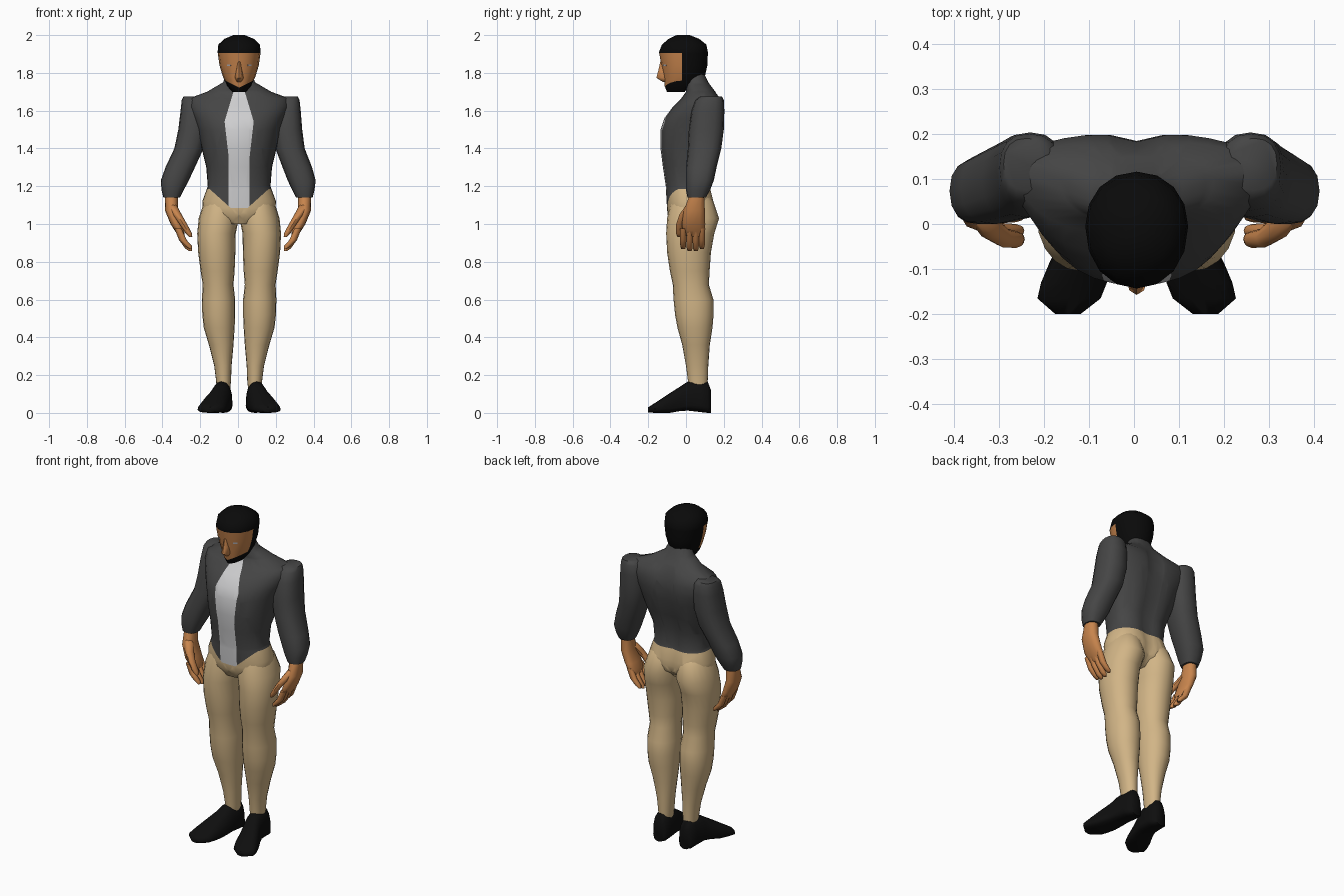
import bpy, bmesh, math
from mathutils import Vector, Matrix


def material(name, r, g, b):
    m = bpy.data.materials.new(name)
    m.diffuse_color = (r, g, b, 1)
    return m


COAT = material("charcoal coat", .06, .06, .06)
SHIRT = material("light grey shirt", .62, .62, .63)
TROUSERS = material("tan trousers", .64, .46, .24)
SKIN = material("skin", .58, .235, .075)
HAIR = material("black hair", .003, .003, .003)
SHOE = material("black shoe", .0045, .0045, .0045)
EYE = material("grey eye", .35, .35, .38)


def finish(bm, name, mats):
    bmesh.ops.recalc_face_normals(bm, faces=bm.faces)
    me = bpy.data.meshes.new(name)
    bm.to_mesh(me)
    bm.free()
    ob = bpy.data.objects.new(name, me)
    bpy.context.collection.objects.link(ob)
    for m in mats:
        me.materials.append(m)
    return ob


def loft(name, rings, mats, n=16, p=2.0, side=1, along_y=False, cuts=(), rule=None, tweak=None):
    """Skin rounded cross-sections given as (z, x0, x1, front y, back y[, y of widest point])."""
    bm = bmesh.new()
    loops = []
    for r in rings:
        z, x0, x1, yf, yb = r[:5]
        ym = r[5] if len(r) > 5 else (yf + yb) / 2
        loop = []
        for i in range(n):
            c, s = math.cos(math.tau * i / n), math.sin(math.tau * i / n)
            c = math.copysign(abs(c) ** (2 / p), c)
            s = math.copysign(abs(s) ** (2 / p), s)
            x = side * ((x0 + x1) / 2 + (x1 - x0) / 2 * c)
            y = ym + s * (yb - ym if s > 0 else ym - yf)
            co = Vector((x, z, y)) if along_y else Vector((x, y, z))
            loop.append(bm.verts.new(tweak(co) if tweak else co))
        loops.append(loop)
    for a, b in zip(loops, loops[1:]):
        for i in range(n):
            j = (i + 1) % n
            bm.faces.new((a[i], a[j], b[j], b[i]))
    bm.faces.new(loops[0])
    bm.faces.new(loops[-1])
    # colour borders are cut in as edges, then faces are coloured by the rule
    for co, no in cuts:
        bmesh.ops.bisect_plane(bm, geom=bm.verts[:] + bm.edges[:] + bm.faces[:],
                               plane_co=co, plane_no=no)
    if rule:
        for f in bm.faces:
            f.material_index = rule(f.calc_center_median())
    return finish(bm, name, mats)


def slanted(a, b):
    """Mirrored pair of cutting planes through two (x, z) points, running along y."""
    dx, dz = b[0] - a[0], b[1] - a[1]
    return [((s * a[0], 0, a[1]), (s * dz, 0, -dx)) for s in (1, -1)]


def level(z):
    return [((0, 0, z), (0, 0, 1))]


def upright(y):
    return [((0, y, 0), (0, 1, 0))]


# Torso: coat, shirt front and top of trousers
def hem(c):
    if c.y > .02:
        return 1.185
    return max(1.085, min(1.185, 1.085 + .9 * (abs(c.x) - .045)))


def shirt_width(z):
    upper = .03 + (1.70 - z) * .3
    middle = .055 + (z - 1.35) * .115
    return min(upper, max(middle, .055))


def torso_rule(c):
    if c.z < hem(c):
        return 2
    return 1 if c.y < .04 and c.z < 1.71 and abs(c.x) < shirt_width(c.z) else 0


def spine(co):
    if co.y > .08 and co.z < 1.7:
        co.y -= .02 * math.exp(-(co.x / .05) ** 2)
    return co


torso_half = [(1.0, .09, -.07, .10, .02), (1.05, .19, -.098, .15, .02), (1.12, .195, -.103, .155, .02),
              (1.2, .166, -.107, .135, .02), (1.3, .174, -.122, .135, .03), (1.4, .198, -.135, .17, .06),
              (1.5, .22, -.135, .195, .09), (1.56, .245, -.115, .204, .11), (1.62, .27, -.07, .202, .12),
              (1.665, .265, -.025, .185, .12), (1.70, .17, .0, .155, .1), (1.75, .085, .0, .118, .06),
              (1.81, .06, .0, .09, .04)]
loft("torso", [(z, -w, w, f, b, m) for z, w, f, b, m in torso_half], [COAT, SHIRT, TROUSERS],
     n=32, p=2.3, tweak=spine, rule=torso_rule,
     cuts=level(1.185) + level(1.085) + level(1.71) + slanted((.045, 1.085), (.156, 1.185))
     + slanted((.03, 1.70), (.06, 1.60)) + slanted((.055, 1.35), (.078, 1.55)) + slanted((.055, 1), (.055, 1.35)))

# Head with hair, face and beard
head_half = [(1.698, .035, -.10, -.03), (1.73, .062, -.113, .06), (1.78, .086, -.118, .1),
             (1.84, .104, -.13, .113), (1.91, .114, -.143, .116), (1.95, .11, -.127, .108),
             (1.98, .078, -.092, .07), (2.0, .03, -.05, .02)]


def face_rule(c):
    return 1 if c.y < -.02 and c.z < 1.905 and c.z > 1.722 + .5 * abs(c.x) else 0


loft("head", [(z, -w, w, f, b, -.005) for z, w, f, b in head_half], [HAIR, SKIN], p=2.1, rule=face_rule,
     cuts=upright(-.02) + level(1.905) + slanted((0, 1.722), (.1, 1.772)))
loft("nose", [(1.752, -.012, .012, -.122, -.09), (1.774, -.023, .023, -.157, -.09),
              (1.81, -.016, .016, -.147, -.09), (1.86, -.009, .009, -.136, -.1)], [SKIN], n=8)

arm = [(1.14, .307, .395, .008, .105), (1.18, .287, .405, .0, .128), (1.23, .262, .41, .0, .147),
       (1.3, .232, .388, .0, .162), (1.4, .19, .345, .01, .187), (1.5, .17, .328, .015, .2),
       (1.6, .17, .318, .03, .203), (1.655, .18, .312, .05, .2), (1.675, .2, .303, .075, .19)]
palm = [(.935, .283, .315, .0, .085), (.965, .285, .335, -.018, .1), (1.0, .298, .357, -.022, .102),
        (1.07, .318, .386, -.012, .1), (1.15, .318, .388, .018, .096)]
leg = [(.12, .048, .118, .015, .112), (.17, .043, .122, .01, .115), (.25, .04, .132, .0, .118),
       (.36, .03, .16, -.02, .126), (.45, .024, .187, -.045, .14), (.52, .021, .195, -.058, .146),
       (.6, .021, .197, -.066, .145), (.68, .03, .193, -.07, .121), (.75, .024, .204, -.085, .125),
       (.85, .02, .217, -.1, .132), (.95, .018, .222, -.105, .15), (1.03, .002, .214, -.1, .175),
       (1.12, .01, .185, -.08, .145), (1.2, .03, .14, -.05, .09)]
# shoe sections run along y: (y, x0, x1, bottom, top, height of widest point)
shoe = [(-.2, .125, .18, .003, .03, .015), (-.165, .08, .22, .0, .052, .018),
        (-.13, .066, .212, .0, .075, .02), (-.085, .055, .193, .0, .105, .022),
        (-.03, .043, .165, .01, .14, .03), (.01, .037, .15, .012, .166, .04),
        (.08, .035, .14, .004, .17, .04), (.115, .04, .133, .0, .166, .03), (.132, .055, .118, .0, .12, .03)]

for side, tag in ((1, "left"), (-1, "right")):
    # Limbs
    loft(tag + "_sleeve", arm, [COAT], side=side, p=2.4)
    loft(tag + "_leg", leg, [TROUSERS], side=side, n=20, p=2.1)
    loft(tag + "_shoe", shoe, [SHOE], side=side, p=2.4, along_y=True)
    # Hand
    loft(tag + "_hand_palm", palm, [SKIN], side=side, n=12, p=2.3)
    for k, (y, tip) in enumerate(((-.015, .868), (.019, .856), (.052, .856), (.084, .868))):
        loft(f"{tag}_hand_finger_{k + 1}",
             [(tip, .243, .258, y - .01, y + .01), (tip + .015, .243, .28, y - .015, y + .015),
              (.915, .272, .312, y - .017, y + .017), (.975, .298, .336, y - .018, y + .018)],
             [SKIN], side=side, n=8)
    loft(tag + "_hand_thumb",
         [(.93, .242, .258, -.045, -.022), (.95, .243, .277, -.053, -.016), (1.0, .27, .31, -.052, -.008),
          (1.05, .298, .345, -.035, .02), (1.1, .325, .37, .0, .05)], [SKIN], side=side, n=8)
    # Eye plate
    bm = bmesh.new()
    bmesh.ops.create_cube(bm, size=1, matrix=Matrix.Translation((side * .053, -.111, 1.84))
                          @ Matrix.Rotation(side * .69, 4, 'Z') @ Matrix.Diagonal((.024, .008, .009, 1)))
    finish(bm, tag + "_eye", [EYE])

# The figure stands slightly off centre, most at the shoulders
for ob in bpy.data.objects:
    for v in ob.data.vertices:
        if "sleeve" in ob.name:
            v.co.x += .014 * max(0, min(1, (v.co.z - 1.2) / .35))
        elif "hand" not in ob.name:
            v.co.x += .006
    ob.select_set(True)
bpy.context.view_layer.objects.active = bpy.data.objects["torso"]
bpy.ops.object.shade_smooth_by_angle(angle=math.radians(55))
